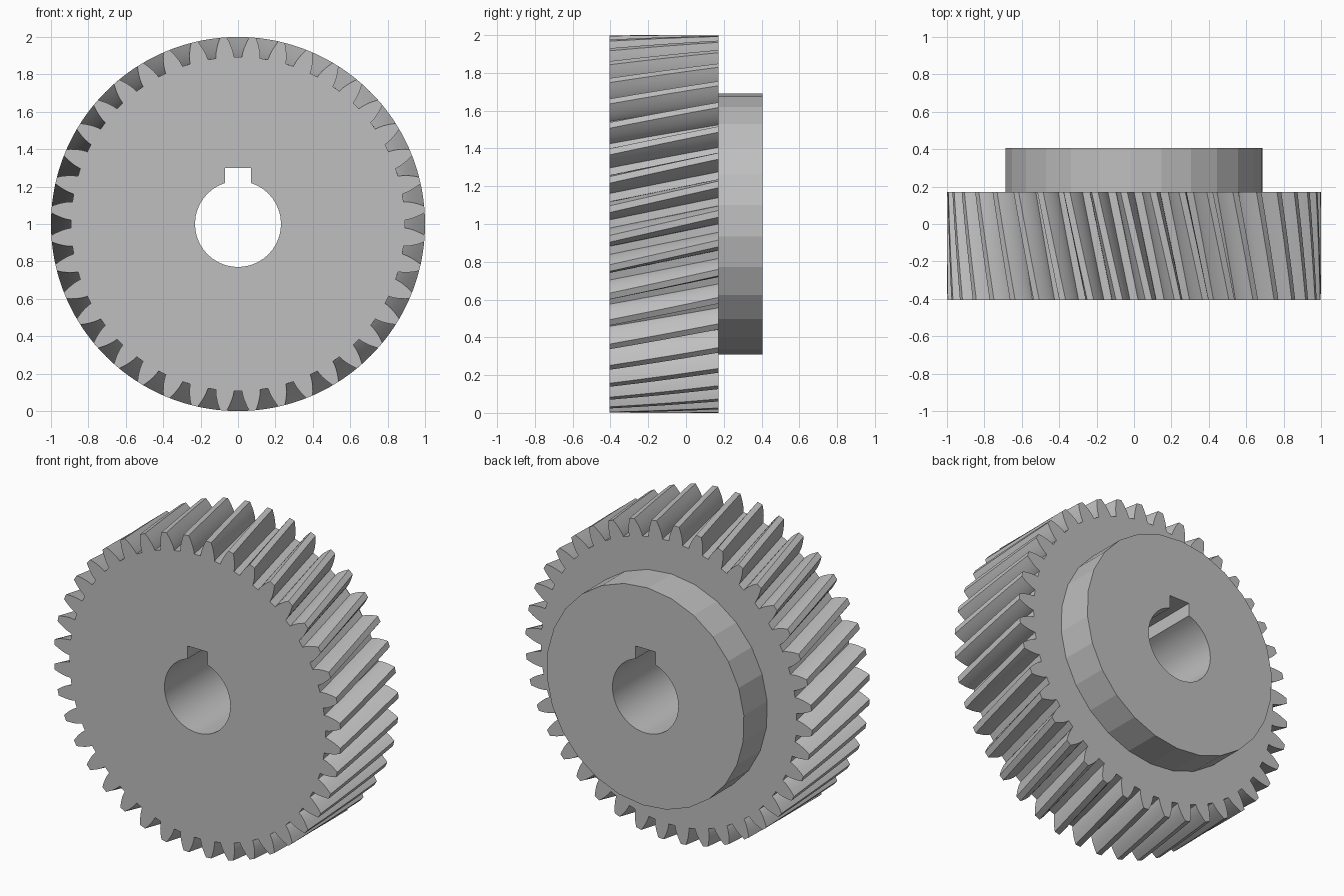
import bpy, bmesh, math

if "Cube" in bpy.data.objects:
    bpy.data.objects.remove(bpy.data.objects["Cube"])

TEETH, R_TIP, R_ROOT = 40, 1.0, 0.893
R_PITCH = 0.952
R_BASE = R_PITCH * math.cos(math.radians(20))
Y_FRONT, Y_WHEEL, Y_HUB = -0.405, 0.172, 0.405
TWIST, STEPS = math.radians(7.6), 4
R_HUB, HUB_SIDES = 0.69, 26
R_BORE, KEY_HALF, KEY_TOP = 0.23, 0.07, 0.30


def inv(r):
    """Involute angle at radius r."""
    a = math.acos(min(1.0, R_BASE / r))
    return math.tan(a) - a


def tooth_profile():
    """Polar outline (radius, angle) of the toothed rim, a gap at the top."""
    pitch = 2 * math.pi / TEETH
    half = pitch / 4 + inv(R_PITCH)
    flank = [(R_ROOT, half)]
    for i in range(6):
        r = R_BASE + 0.002 + (R_TIP - R_BASE - 0.002) * i / 5
        flank.append((r, half - inv(r)))
    pts = []
    for k in range(TEETH):
        c = math.pi / 2 + (k + 0.5) * pitch
        pts += [(r, c - a) for r, a in flank]
        pts += [(r, c + a) for r, a in reversed(flank)]
    return pts


def bore_profile():
    """Polar outline of the round bore with its square keyway."""
    a = math.asin(KEY_HALF / R_BORE)
    start, sweep, n = math.pi / 2 + a, 2 * math.pi - 2 * a, 36
    pts = [(R_BORE, start + sweep * i / n) for i in range(n + 1)]
    corner = math.hypot(KEY_HALF, KEY_TOP)
    b = math.atan2(KEY_HALF, KEY_TOP)
    return pts + [(corner, math.pi / 2 - b), (corner, math.pi / 2 + b)]


bm = bmesh.new()


def ring(profile, y, turn=0.0):
    """Closed loop of vertices standing in the plane y."""
    return [bm.verts.new((r * math.cos(a + turn), y, 1 + r * math.sin(a + turn)))
            for r, a in profile]


def wall(a, b):
    """Side faces between two matching rings."""
    for i in range(len(a)):
        j = (i + 1) % len(a)
        bm.faces.new((a[i], a[j], b[j], b[i]))


def cap(outer, inner, side):
    """Flat face between an outer outline and an inner one."""
    edges = []
    for loop in (outer, inner):
        for i in range(len(loop)):
            pair = (loop[i - 1], loop[i])
            edges.append(bm.edges.get(pair) or bm.edges.new(pair))
    bmesh.ops.triangle_fill(bm, use_beauty=True, edges=edges, normal=(0, side, 0))


# helical toothed rim
teeth = tooth_profile()
rims = [ring(teeth, Y_FRONT + (Y_WHEEL - Y_FRONT) * i / STEPS, TWIST * i / STEPS)
        for i in range(STEPS + 1)]
for lower, upper in zip(rims, rims[1:]):
    wall(lower, upper)

# faceted hub
hub = [(R_HUB, math.radians(-5.4) + 2 * math.pi * i / HUB_SIDES) for i in range(HUB_SIDES)]
hub_base, hub_end = ring(hub, Y_WHEEL), ring(hub, Y_HUB)
wall(hub_base, hub_end)

# keyed bore right through
bore_front, bore_back = ring(bore_profile(), Y_FRONT), ring(bore_profile(), Y_HUB)
wall(bore_front, bore_back)

# front face, rim back face, hub back face
cap(rims[0], bore_front, -1)
cap(rims[-1], hub_base, 1)
cap(hub_end, bore_back, 1)
bmesh.ops.recalc_face_normals(bm, faces=bm.faces[:])

mesh = bpy.data.meshes.new("helical_gear")
bm.to_mesh(mesh)
bm.free()
gear = bpy.data.objects.new("helical_gear", mesh)
bpy.context.collection.objects.link(gear)

steel = bpy.data.materials.new("steel_grey")
steel.diffuse_color = (0.52, 0.52, 0.52, 1)
steel.use_nodes = True
steel.node_tree.nodes["Principled BSDF"].inputs["Base Color"].default_value = steel.diffuse_color
mesh.materials.append(steel)

# bore and tooth flanks smooth, hub facets and corners crisp
bpy.context.view_layer.objects.active = gear
gear.select_set(True)
bpy.ops.object.shade_smooth_by_angle(angle=math.radians(12))
